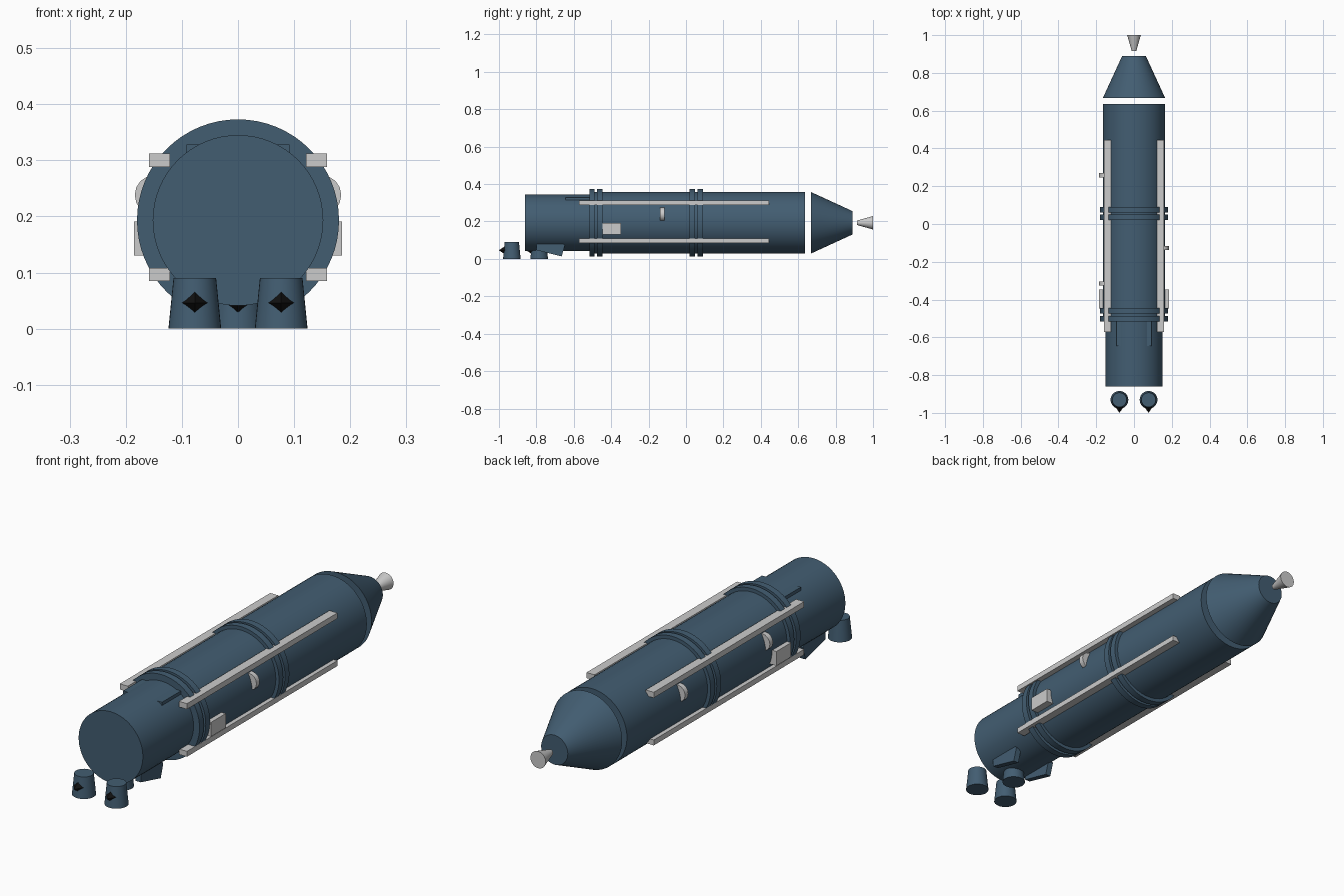
import bpy, bmesh, math
from mathutils import Matrix, Vector

if "Cube" in bpy.data.objects:
    bpy.data.objects.remove(bpy.data.objects["Cube"])

AXIS_Z = 0.193


def material(name, rgb):
    m = bpy.data.materials.new(name)
    m.diffuse_color = (*rgb, 1)
    m.use_nodes = True
    m.node_tree.nodes["Principled BSDF"].inputs["Base Color"].default_value = m.diffuse_color
    return m


BLUE = material("slate_blue", (0.055, 0.11, 0.167))
BLACK = material("black", (0.006, 0.006, 0.006))


def finish(name, bm, mat=None, smooth=False):
    bmesh.ops.recalc_face_normals(bm, faces=bm.faces)
    me = bpy.data.meshes.new(name)
    bm.to_mesh(me)
    bm.free()
    ob = bpy.data.objects.new(name, me)
    bpy.context.collection.objects.link(ob)
    if mat:
        me.materials.append(mat)
    if smooth:
        bpy.ops.object.select_all(action='DESELECT')
        ob.select_set(True)
        bpy.context.view_layer.objects.active = ob
        bpy.ops.object.shade_smooth_by_angle(angle=math.radians(30))
    return ob


def cone(name, start, end, r1, r2, mat=None, sides=64, smooth=True):
    """Capped cone between two points."""
    a, b = Vector(start), Vector(end)
    rot = (b - a).to_track_quat('Z', 'Y').to_matrix().to_4x4()
    bm = bmesh.new()
    bmesh.ops.create_cone(bm, cap_ends=True, segments=sides, radius1=r1, radius2=r2,
                          depth=(b - a).length,
                          matrix=Matrix.Translation((a + b) / 2) @ rot)
    return finish(name, bm, mat, smooth)


def along(name, y0, y1, r1, r2, mat=None):
    return cone(name, (0, y0, AXIS_Z), (0, y1, AXIS_Z), r1, r2, mat)


def box(name, x, y, z, mat=None):
    bm = bmesh.new()
    size = [b - a for a, b in (x, y, z)]
    mid = [(a + b) / 2 for a, b in (x, y, z)]
    bmesh.ops.create_cube(bm, size=1, matrix=Matrix.Translation(mid) @ Matrix.Diagonal((*size, 1)))
    return finish(name, bm, mat)


def mirrored(s, a, b):
    return tuple(sorted((s * a, s * b)))


# Hull sections, nose cone and tip nozzle
along("front_section", -0.86, -0.50, 0.152, 0.152, BLUE)
along("main_hull", -0.515, 0.635, 0.165, 0.165, BLUE)
along("nose_cone", 0.667, 0.889, 0.165, 0.063, BLUE)
along("tip_nozzle", 0.915, 1.0, 0.012, 0.036)

# Paired hull rings
for i, y in enumerate((-0.517, -0.475, 0.02, 0.061)):
    along(f"hull_ring_{i}", y, y + 0.029, 0.18, 0.18, BLUE)

# Flat plate set into the top of the front section
box("top_plate", (-0.092, 0.092), (-0.645, -0.50), (0.312, 0.328), BLUE)

for s, side in ((1, "right"), (-1, "left")):
    # Long side rails
    for z0, z1, level in ((0.288, 0.312, "upper"), (0.085, 0.108, "lower")):
        box(f"{level}_rail_{side}", mirrored(s, 0.121, 0.159), (-0.572, 0.445), (z0, z1))
    # Side equipment box
    box(f"side_box_{side}", mirrored(s, 0.15, 0.185), (-0.447, -0.347), (0.13, 0.191))
    # Underside fins
    bm = bmesh.new()
    prof = [(-0.80, 0.085), (-0.80, 0.047), (-0.665, 0.013), (-0.648, 0.07), (-0.66, 0.085)]
    f = bm.faces.new([bm.verts.new((s * 0.075, y, z)) for y, z in prof])
    ext = bmesh.ops.extrude_face_region(bm, geom=[f])
    bmesh.ops.translate(bm, vec=(s * 0.025, 0, 0),
                        verts=[v for v in ext["geom"] if isinstance(v, bmesh.types.BMVert)])
    finish(f"fin_{side}", bm, BLUE)

# Half-sunk side discs
for i, (s, y) in enumerate(((1, -0.127), (-1, 0.258), (-1, -0.315))):
    cone(f"side_disc_{i}", (s * 0.148, y - 0.011, 0.238), (s * 0.148, y + 0.011, 0.238),
         0.036, 0.036, None, 16)

# Feet with a black four-sided spike on the front
for i, (x, y) in enumerate(((0.077, -0.931), (-0.077, -0.931), (0, -0.785))):
    cone(f"foot_{i}", (x, y, 0), (x, y, 0.09), 0.047, 0.038, BLUE, 32)
    cone(f"foot_spike_{i}", (x, y - 0.025, 0.046), (x, y - 0.069, 0.046),
         0.03, 0, BLACK, 4, False)
